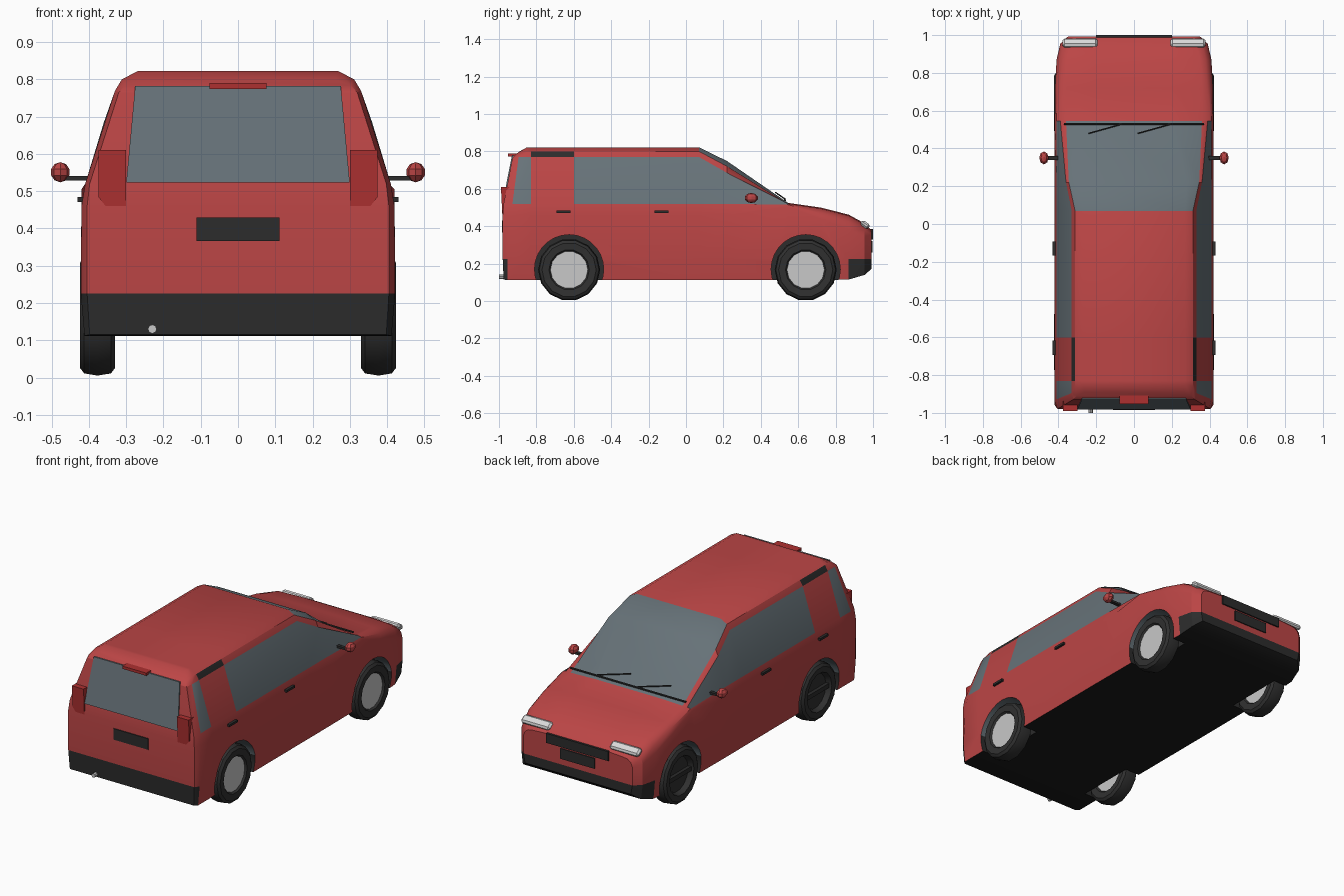
import bpy, bmesh, math
from mathutils import Vector, Matrix

if "Cube" in bpy.data.objects:
    bpy.data.objects.remove(bpy.data.objects["Cube"])


def material(name, r, g, b):
    m = bpy.data.materials.new(name)
    m.use_nodes = True
    m.diffuse_color = (r, g, b, 1)
    m.node_tree.nodes["Principled BSDF"].inputs["Base Color"].default_value = (r, g, b, 1)
    return m


red = material("body red", .5, .06, .06)
glass = material("window grey", .135, .17, .19)
black = material("trim black", .025, .025, .025)
lamp_red = material("lamp red", .42, .03, .03)
silver = material("rim silver", .58, .58, .58)
clear = material("headlight white", .7, .7, .7)
rubber = material("tyre rubber", .03, .03, .03)
under = material("underside black", .01, .01, .01)
RED, GLASS, BLACK, UNDER = range(4)


def finish(name, bm, mats, smooth=True):
    bmesh.ops.recalc_face_normals(bm, faces=bm.faces[:])
    mesh = bpy.data.meshes.new(name)
    bm.to_mesh(mesh)
    bm.free()
    for m in mats:
        mesh.materials.append(m)
    ob = bpy.data.objects.new(name, mesh)
    bpy.context.collection.objects.link(ob)
    if smooth:
        shade(ob)
    return ob


def shade(ob):
    bpy.ops.object.select_all(action='DESELECT')
    ob.select_set(True)
    bpy.context.view_layer.objects.active = ob
    bpy.ops.object.shade_smooth_by_angle(angle=math.radians(30))


def box(name, center, size, mat, bevel=0.0, turn=None):
    bm = bmesh.new()
    bmesh.ops.create_cube(bm, size=1)
    bmesh.ops.scale(bm, vec=size, verts=bm.verts)
    if bevel:
        bmesh.ops.bevel(bm, geom=bm.edges[:], offset=bevel, segments=1, affect='EDGES')
    if turn:
        bmesh.ops.transform(bm, matrix=turn, verts=bm.verts)
    bmesh.ops.translate(bm, vec=center, verts=bm.verts)
    return finish(name, bm, [mat], False)


def rod(name, a, b, radius, mat, sides=6):
    a, b = Vector(a), Vector(b)
    spin = (b - a).to_track_quat('Z', 'Y').to_matrix().to_4x4()
    bm = bmesh.new()
    bmesh.ops.create_cone(bm, cap_ends=True, segments=sides, radius1=radius, radius2=radius,
                          depth=(b - a).length, matrix=Matrix.Translation((a + b) / 2) @ spin)
    return finish(name, bm, [mat])


def plate(name, corners, mat, shift):
    bm = bmesh.new()
    face = bm.faces.new([bm.verts.new(c) for c in corners])
    grown = bmesh.ops.extrude_face_region(bm, geom=[face])
    moved = [v for v in grown["geom"] if isinstance(v, bmesh.types.BMVert)]
    bmesh.ops.translate(bm, vec=shift, verts=moved)
    return finish(name, bm, [mat], False)


# Body cross-sections: seven points from the sill up to the roof
cabin = [(.412, .112), (.422, .225), (.42, .46), (.41, .52), (.33, .77), (.312, .8), (.27, .822)]


def section(ys, shape=cabin):
    ys = ys if isinstance(ys, list) else [ys] * len(shape)
    return [Vector((x, y, z)) for (x, z), y in zip(shape, ys)]


def nose(y, w, top, low, drop):
    return section(y, [(w - .01, low), (w, .225), (w, top - drop), (w - .01, top - drop / 2),
                       (w - .03, top - drop / 5), (w - .06, top - .005), (.2, top)])


tail = [(.398, .115), (.405, .225), (.405, .46), (.398, .52), (.32, .765), (.302, .785), (.26, .8)]
brow = cabin[:4] + [(.36, .685), (.345, .72), (.28, .748)]
stations = [
    section([-.975, -.98, -.98, -.975, -.928, -.91, -.89], tail),
    section([-.955, -.955, -.94, -.928, -.895, -.86, -.85]),
    section(-.83), section(-.6), section(.07),
    section(.22, brow),
    nose(.545, .42, .525, .112, .02),
    nose(.72, .418, .5, .112, .06),
    nose(.87, .41, .462, .115, .08),
    nose(.955, .39, .415, .14, .07),
    nose(.992, .35, .38, .172, .05),
]

# Body shell with windows, bumpers and underside as face groups
bm = bmesh.new()
rings = []
for st in stations:
    right = [bm.verts.new(p) for p in st]
    left = [bm.verts.new((-p.x, p.y, p.z)) for p in st]
    rings.append(right + left[::-1])
n = len(rings[0])
for i in range(len(rings) - 1):
    for j in range(n):
        k = (j + 1) % n
        f = bm.faces.new([rings[i][j], rings[i][k], rings[i + 1][k], rings[i + 1][j]])
        row = min(j, n - 2 - j)
        if j == n - 1:
            f.material_index = UNDER
        elif row == 0 and (i == 0 or i >= 8):
            f.material_index = BLACK
        elif row == 3 and i in (1, 3, 4, 5):
            f.material_index = GLASS
        elif row == 4 and i == 2:
            f.material_index = BLACK
        elif row >= 5 and i in (4, 5):
            f.material_index = GLASS
for ring in (rings[0], rings[-1]):
    for j in range(n // 2 - 1):
        f = bm.faces.new([ring[j], ring[j + 1], ring[n - 2 - j], ring[n - 1 - j]])
        f.material_index = BLACK if j == 0 else RED
shell = [red, glass, black, under]
body = finish("body", bm, shell, False)

# Wheel arches
axles = (("rear", -.625), ("front", .64))
bm = bmesh.new()
for s in (1, -1):
    for _, y in axles:
        bmesh.ops.create_cone(bm, cap_ends=True, segments=28, radius1=.185, radius2=.185, depth=.2,
                              matrix=Matrix.Translation((s * .42, y, .17)) @ Matrix.Rotation(math.pi / 2, 4, 'Y'))
for f in bm.faces:
    low = f.calc_center_median().z < .22 or len(f.verts) > 4
    f.material_index = BLACK if low else GLASS
cutter = finish("arch_cutter", bm, shell, False)
cutter.hide_render = True
cut = body.modifiers.new("arches", 'BOOLEAN')
cut.operation = 'DIFFERENCE'
cut.solver = 'EXACT'
cut.object = cutter
bpy.context.view_layer.objects.active = body
bpy.ops.object.modifier_apply(modifier=cut.name)
bpy.data.objects.remove(cutter)
shade(body)

# Wheels: a turned profile, silver disc on one face, open hub on the other
profile = [(-.015, .005), (-.015, .1), (-.044, .112), (-.047, .145), (-.036, .16), (0, .166),
           (.036, .16), (.047, .145), (.044, .108), (.034, .1), (.034, .005)]
sides = 14
for side, s in (("left", 1), ("right", -1)):
    for end, y in axles:
        bm = bmesh.new()
        loops = []
        for x, r in profile:
            turn = [math.tau * (k + .5) / sides for k in range(sides)]
            loops.append([bm.verts.new((x + s * .377, y + r * math.sin(a), .167 + r * math.cos(a))) for a in turn])
        for i in range(len(loops) - 1):
            for k in range(sides):
                m = (k + 1) % sides
                f = bm.faces.new([loops[i][k], loops[i][m], loops[i + 1][m], loops[i + 1][k]])
                f.material_index = 1 if i == len(loops) - 2 else 0
        bm.faces.new(loops[0])
        bm.faces.new(loops[-1]).material_index = 1
        finish(f"{end}_{side}_wheel", bm, [rubber, silver])
        box(f"{end}_{side}_hub_bar", (s * .377 - .025, y, .167), (.02, .2, .025), black)

# Rear window and number plates
plate("rear_window", [(-.3, -.973, .523), (.3, -.973, .523), (.276, -.922, .782), (-.276, -.922, .782)],
      glass, (0, -.008, 0))
box("rear_plate", (0, -.981, .398), (.224, .008, .064), black)
box("front_plate", (0, .993, .29), (.22, .01, .06), black)
box("grille", (0, .988, .357), (.4, .024, .055), black)
box("brake_lamp", (0, -.93, .782), (.154, .045, .016), lamp_red)
rod("exhaust", (-.23, -1, .13), (-.23, -.85, .13), .012, silver, 8)

# Paired lamps, mirrors and door handles
for side, s in (("left", 1), ("right", -1)):
    outline = [(.3, .46), (.355, .46), (.375, .485), (.375, .61), (.3, .61)]
    bm = bmesh.new()
    back = [bm.verts.new((s * x, -.982 - (z - .46) * .05, z)) for x, z in outline]
    front = [bm.verts.new((s * x, -.93, z)) for x, z in outline]
    bm.faces.new(back)
    bm.faces.new(front)
    for i in range(len(outline)):
        j = (i + 1) % len(outline)
        bm.faces.new([back[i], back[j], front[j], front[i]])
    finish(f"{side}_tail_lamp", bm, [lamp_red], False)

    tilt = Matrix.Rotation(math.radians(-35), 4, 'X')
    box(f"{side}_headlight", (s * .285, .958, .408), (.185, .05, .03), clear, .01, tilt)

    bm = bmesh.new()
    bmesh.ops.create_uvsphere(bm, u_segments=8, v_segments=5, radius=1)
    bmesh.ops.scale(bm, vec=(.026, .036, .027), verts=bm.verts)
    bmesh.ops.translate(bm, vec=(s * .477, .35, .551), verts=bm.verts)
    finish(f"{side}_mirror", bm, [red], False)
    box(f"{side}_mirror_stalk", (s * .42, .35, .535), (.085, .02, .012), black)
    for door, y in (("rear", -.655), ("front", -.13)):
        box(f"{side}_{door}_handle", (s * .423, y, .478), (.016, .075, .013), black)

# Wipers
rod("wiper_rail", (-.37, .53, .54), (.37, .53, .54), .006, black)
for i, x in enumerate((-.06, .2)):
    rod(f"wiper_{i + 1}", (x, .53, .545), (x - .18, .48, .58), .004, black)
